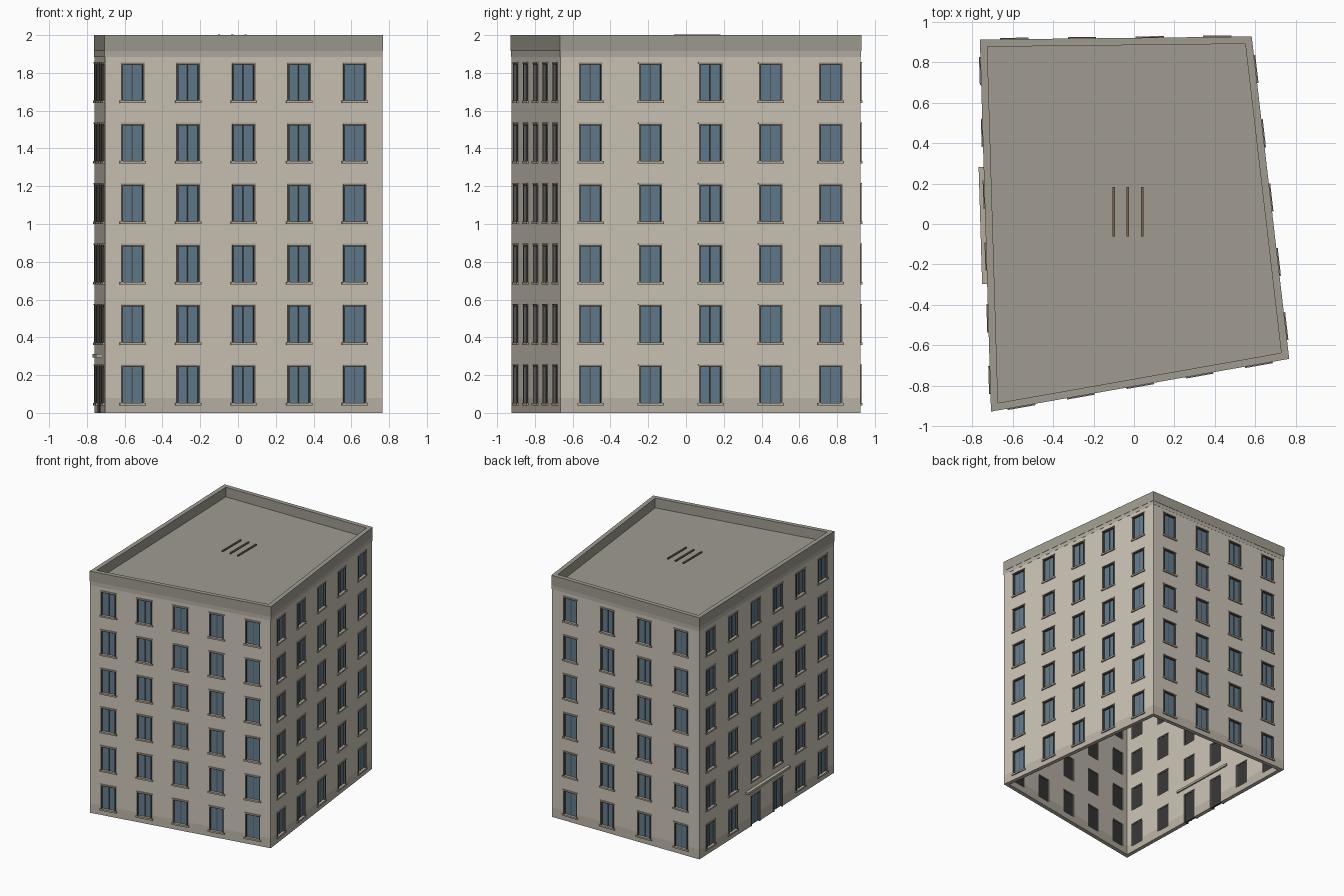
import bpy, bmesh
from mathutils import Vector

if "Cube" in bpy.data.objects:
    bpy.data.objects.remove(bpy.data.objects["Cube"])

# footprint (counter-clockwise from above) and number of window bays per side
FOOT = [Vector(p) for p in ((-0.705, -0.925), (0.765, -0.665), (0.58, 0.925), (-0.76, 0.91))]
BAYS = [5, 5, 4, 6]
FLOORS, STOREY = 6, 0.32
WIN_W, WIN_Z0, WIN_Z1 = 0.124, 0.052, 0.25
WALL_T, PLINTH_Z, WALL_TOP, ROOF_Z = 0.033, 0.08, 1.885, 1.92
DOORS = {(3, 2), (3, 3)}          # (side, bay) with ground floor doors


def material(name, rgb):
    m = bpy.data.materials.new(name)
    m.diffuse_color = (*rgb, 1)
    m.use_nodes = True
    m.node_tree.nodes["Principled BSDF"].inputs["Base Color"].default_value = m.diffuse_color
    return m


STONE = material("stone", (0.60, 0.55, 0.47))
PLINTH = material("plinth_stone", (0.50, 0.46, 0.39))
FRIEZE = material("frieze_stone", (0.45, 0.42, 0.36))
ROOF = material("roof_grey", (0.35, 0.33, 0.28))
SILL = material("sill_stone", (0.46, 0.42, 0.34))
FRAME = material("dark_frame", (0.10, 0.09, 0.075))
GLASS = material("blue_glass", (0.12, 0.20, 0.27))
BACK = material("dark_backing", (0.04, 0.04, 0.04))
WOOD = material("brown_bar", (0.20, 0.13, 0.08))


def finish(name, bm, *mats):
    me = bpy.data.meshes.new(name)
    bm.to_mesh(me)
    bm.free()
    for m in mats:
        me.materials.append(m)
    ob = bpy.data.objects.new(name, me)
    bpy.context.collection.objects.link(ob)
    return ob


def side(i):
    """start, direction, outward normal and length of one side"""
    a, b = FOOT[i], FOOT[(i + 1) % 4]
    d = (b - a).normalized()
    return a, d, Vector((d.y, -d.x)), (b - a).length


def box(bm, i, u0, u1, d0, d1, z0, z1):
    """box along side i: u along the wall, d outward from its face"""
    a, d, n, _ = side(i)
    v = [bm.verts.new((*(a + d * u + n * w), z))
         for z in (z0, z1) for u, w in ((u0, d1), (u1, d1), (u1, d0), (u0, d0))]
    for f in ((3, 2, 1, 0), (4, 5, 6, 7), (0, 1, 5, 4), (1, 2, 6, 5), (2, 3, 7, 6), (3, 0, 4, 7)):
        bm.faces.new([v[k] for k in f])


def offset(dist):
    """footprint moved outward with mitred corners"""
    out = []
    for i in range(4):
        n1, n2 = side(i - 1 if i else 3)[2], side(i)[2]
        out.append(FOOT[i] + (n1 + n2) * dist / (1 + n1.dot(n2)))
    return out


def ring(name, out, inn, z0, z1, mat):
    bm = bmesh.new()
    loops = [[bm.verts.new((*p, z)) for p in offset(o)]
             for o, z in ((out, z0), (out, z1), (inn, z1), (inn, z0))]
    for k in range(4):
        a, b = loops[k], loops[(k + 1) % 4]
        for i in range(4):
            j = (i + 1) % 4
            bm.faces.new((a[i], a[j], b[j], b[i]))
    return finish(name, bm, mat)


# walls: one grid around the footprint with window cells left out
bm = bmesh.new()
zs = [0, WIN_Z0, PLINTH_Z, WIN_Z1]
for f in range(1, FLOORS):
    zs += [WIN_Z0 + f * STOREY, WIN_Z1 + f * STOREY]
zs.append(WALL_TOP)
cols = []                          # (point, bay key if a window starts here)
for i, n in enumerate(BAYS):
    a, d, _, length = side(i)
    cols.append((a, None))
    for b in range(n):
        c = (b + 0.5) * length / n
        cols += [(a + d * (c - WIN_W / 2), (i, b)), (a + d * (c + WIN_W / 2), None)]
grid = [[bm.verts.new((*p, z)) for z in zs] for p, _ in cols]
for c, (_, key) in enumerate(cols):
    e = (c + 1) % len(cols)
    for r in range(len(zs) - 1):
        mid = (zs[r] + zs[r + 1]) / 2
        hole = any(WIN_Z0 < mid - f * STOREY < WIN_Z1 for f in range(FLOORS))
        if key and (hole or (key in DOORS and r == 0)):
            continue
        face = bm.faces.new((grid[c][r], grid[e][r], grid[e][r + 1], grid[c][r + 1]))
        face.material_index = int(mid < PLINTH_Z)
bmesh.ops.delete(bm, geom=[v for v in bm.verts if not v.link_faces], context='VERTS')
walls = finish("walls", bm, STONE, PLINTH)
sol = walls.modifiers.new("thickness", 'SOLIDIFY')
sol.thickness, sol.offset, sol.use_even_offset = WALL_T, -1, True

# frieze, parapet and roof
ring("frieze", 0.001, -WALL_T, WALL_TOP, ROOF_Z - 0.003, FRIEZE)
ring("parapet", 0.003, -WALL_T, ROOF_Z - 0.003, 2.0, ROOF)
bm = bmesh.new()
low, top = ([bm.verts.new((*p, z)) for p in offset(-WALL_T + 0.002)] for z in (ROOF_Z - 0.02, ROOF_Z))
bm.faces.new(top)
bm.faces.new(low[::-1])
for i in range(4):
    j = (i + 1) % 4
    bm.faces.new((low[i], low[j], top[j], top[i]))
finish("roof", bm, ROOF)

# windows and doors
frames, glass, backs, sills = (bmesh.new() for _ in range(4))
for i, n in enumerate(BAYS):
    length = side(i)[3]
    for b in range(n):
        c = (b + 0.5) * length / n
        h = WIN_W / 2
        for f in range(FLOORS):
            door = f == 0 and (i, b) in DOORS
            z0 = 0.0 if door else WIN_Z0 + f * STOREY
            z1 = WIN_Z1 + f * STOREY
            for s in (-1, 1):      # jambs
                u = sorted((c + s * h, c + s * (h - 0.009)))
                box(frames, i, *u, -0.028, 0.005, z0, z1)
            box(frames, i, c - 0.003, c + 0.003, -0.016, -0.009, z0, z1 - 0.008)
            box(frames, i, c - h + 0.009, c + h - 0.009, -0.028, 0.003, z1 - 0.008, z1)
            box(glass, i, c - h + 0.009, c + h - 0.009, -0.016, -0.012, z0, z1 - 0.008)
            box(backs, i, c - h + 0.009, c + h - 0.009, -0.026, -0.018, z0, z1 - 0.008)
            box(sills, i, c - h - 0.004, c + h + 0.004, 0.0, 0.007, z1, z1 + 0.007)
            if not door:
                box(sills, i, c - h - 0.008, c + h + 0.008, -0.012, 0.010, z0 - 0.012, z0 + 0.001)
finish("window_frames", frames, FRAME)
finish("window_glass", glass, GLASS)
finish("window_backing", backs, BACK)
finish("sills_and_lintels", sills, SILL)

# entrance canopy over the two doors
bm = bmesh.new()
mid = side(3)[3] / 2
box(bm, 3, mid - 0.29, mid + 0.29, -0.045, 0.028, 0.294, 0.312)
finish("entrance_canopy", bm, SILL)

# three thin bars above the roof
for k, x in enumerate((-0.10, -0.03, 0.04)):
    bm = bmesh.new()
    bmesh.ops.create_cube(bm, size=1)
    bmesh.ops.scale(bm, vec=(0.012, 0.245, 0.012), verts=bm.verts)
    bmesh.ops.translate(bm, vec=(x, 0.06, 1.996), verts=bm.verts)
    finish(f"roof_bar_{k + 1}", bm, WOOD)
